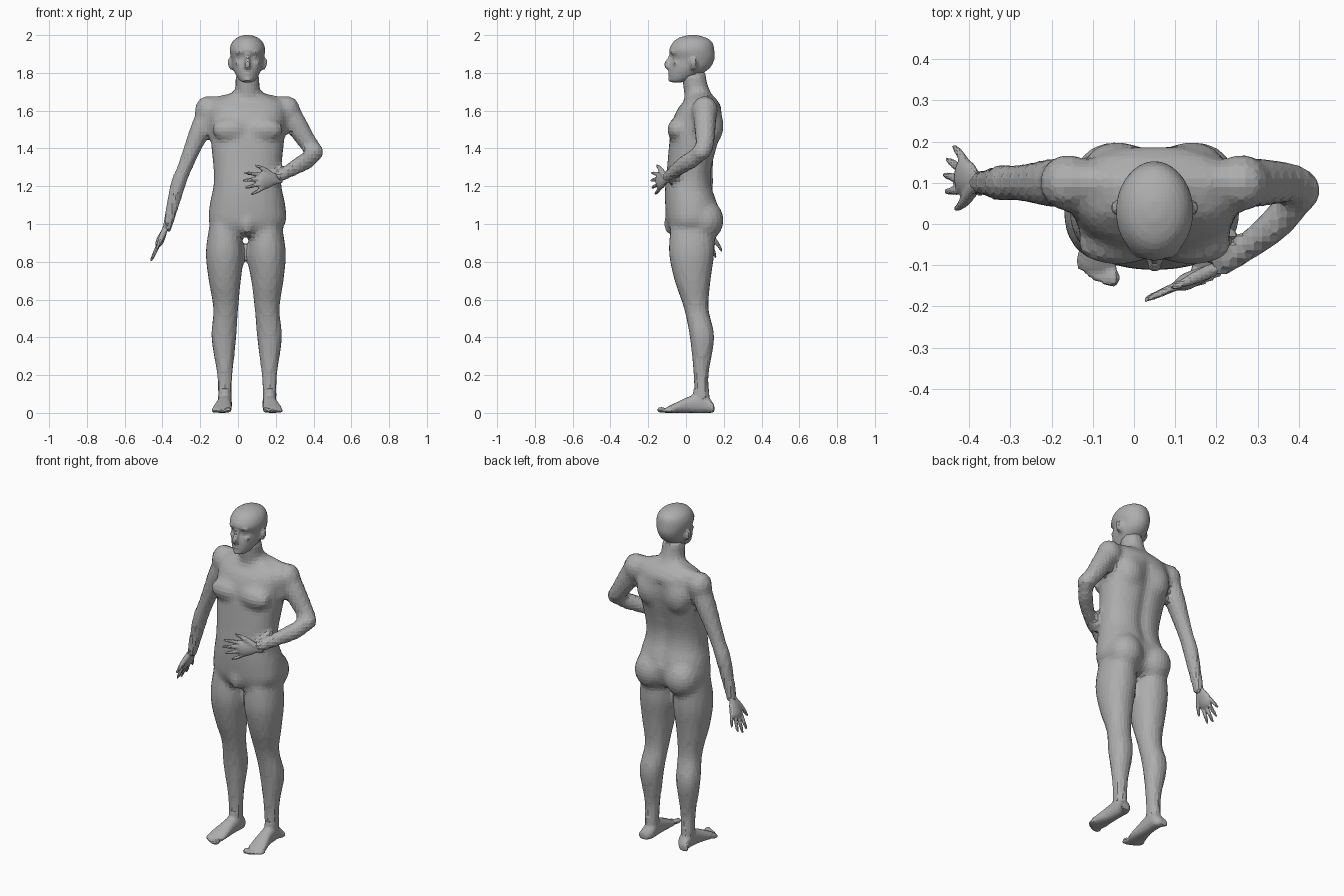
import bpy, bmesh
from math import cos, sin, pi, exp, copysign
from mathutils import Vector, Matrix

default_cube = bpy.data.objects.get("Cube")
if default_cube:
    bpy.data.objects.remove(default_cube)

skin = bpy.data.materials.new("plain_grey")
skin.use_nodes = True
grey = (.42, .42, .42, 1)
skin.diffuse_color = grey
skin.node_tree.nodes["Principled BSDF"].inputs["Base Color"].default_value = grey

FORWARD, UP = Vector((0, -1, 0)), Vector((0, 0, 1))
MIDDLE = .05  # centre line of head and chest
SIDES = (-1, 1)


def smooth_path(stations, steps=5):
    """Catmull-Rom interpolation through the stations."""
    points = [Vector(station) for station in stations]
    points = [points[0], *points, points[-1]]
    path = []
    for before, start, end, after in zip(points, points[1:], points[2:], points[3:]):
        for step in range(steps):
            t = step / steps
            bend = 2 * before - 5 * start + 4 * end - after
            twist = 3 * (start - end) + after - before
            path.append(start + ((end - before) * t + bend * t * t + twist * t * t * t) / 2)
    return path + [points[-1]]


def skin_rings(bm, rings):
    """Join vertex rings into a closed shell."""
    for ring, above in zip(rings, rings[1:]):
        for k in range(len(ring)):
            bm.faces.new((ring[k], ring[k - 1], above[k - 1], above[k]))
    bm.faces.new(rings[0])
    bm.faces.new(rings[-1])
    return [vert for ring in rings for vert in ring]


def oval(bm, centre, across, along, sides, power=1):
    """One ring of vertices; a power below one squares it off."""
    ring = []
    for k in range(sides):
        angle = 2 * pi * k / sides
        c, s = (copysign(abs(w) ** power, w) for w in (cos(angle), sin(angle)))
        ring.append(bm.verts.new(centre + across * c + along * s))
    return ring


def tube(bm, stations, flat=1, ref=FORWARD, sides=24, power=1):
    """Limb through (x, y, z, radius); flat scales the radius across ref."""
    path = smooth_path(stations)
    rings = []
    for i, station in enumerate(path):
        ahead = path[min(i + 1, len(path) - 1)] - path[max(i - 1, 0)]
        ahead = ahead.to_3d().normalized()
        across = ahead.cross(ref).normalized()
        along = across.cross(ahead)
        radius = station[3]
        rings.append(oval(bm, station.to_3d(), across * radius * flat, along * radius, sides, power))
    return skin_rings(bm, rings)


def column(bm, rows, power=1):
    """Upright form through (height, centre x, half width, front, back)."""
    rings = []
    for z, x, half, front, back in smooth_path(rows):
        centre = Vector((x, (front + back) / 2, z))
        across, along = Vector((half, 0, 0)), FORWARD * (back - front) / 2
        rings.append(oval(bm, centre, across, along, 48, power))
    return skin_rings(bm, rings)


def ball(bm, centre, radii, turn=0):
    matrix = Matrix.Translation(centre) @ Matrix.Rotation(turn, 4, "Y") @ Matrix.Diagonal((*radii, 1))
    bmesh.ops.create_icosphere(bm, subdivisions=3, radius=1, matrix=matrix)


def finish(name, bm, fine, coarse, relax):
    """Fuse the overlapping forms into one faceted skin."""
    bmesh.ops.recalc_face_normals(bm, faces=bm.faces)
    mesh = bpy.data.meshes.new(name)
    bm.to_mesh(mesh)
    bm.free()
    mesh.materials.append(skin)
    part = bpy.data.objects.new(name, mesh)
    bpy.context.collection.objects.link(part)
    fuse = part.modifiers.new("fuse", "REMESH")
    fuse.mode, fuse.voxel_size = "VOXEL", fine
    soften = part.modifiers.new("soften", "SMOOTH")
    soften.factor, soften.iterations = .5, relax
    facets = part.modifiers.new("facets", "REMESH")
    facets.mode, facets.voxel_size = "VOXEL", coarse


# Torso
bm = bmesh.new()
torso = [(.94, .12, -.07, .13), (1, .2, -.1, .16), (1.1, .2, -.11, .17), (1.2, .18, -.11, .14),
         (1.3, .18, -.1, .14), (1.5, .2, -.08, .19), (1.6, .2, -.05, .19),
         (1.65, .18, -.01, .17), (1.7, .06, .02, .12)]
torso_verts = column(bm, [(z, MIDDLE, half, front, back) for z, half, front, back in torso], .85)
for vert in torso_verts:  # spine furrow
    if vert.co.y > .1 and 1.1 < vert.co.z < 1.6:
        vert.co.y -= .02 * exp(-((vert.co.x - MIDDLE) / .03) ** 2)

# Neck and groin
tube(bm, [(MIDDLE, .08, 1.6, .08), (MIDDLE, .05, 1.73, .065), (MIDDLE, .04, 1.8, .065)])
ball(bm, (MIDDLE, -.08, 1), (.03, .04, .06))

# Chest, shoulder blades, seat, shoulders and collar
for side in SIDES:
    ball(bm, (MIDDLE + side * .09, -.05, 1.5), (.1, .05, .06))
    ball(bm, (MIDDLE + side * .09, .14, 1.52), (.08, .06, .1))
    ball(bm, (MIDDLE + side * .1, .1, 1.02), (.1, .1, .11))
    ball(bm, (MIDDLE + side * .21, .1, 1.6), (.07, .07, .08))
    tube(bm, [(MIDDLE, .09, 1.68, .04), (MIDDLE + side * .1, .1, 1.65, .04),
              (MIDDLE + side * .22, .1, 1.62, .05)])

# Legs, with the left one standing slightly wider
leg = [(1, .07, .08, -.08, .15), (.85, .07, .1, -.09, .15), (.7, .07, .085, -.06, .13),
       (.55, .065, .066, -.01, .12), (.4, .075, .066, .02, .15), (.2, .07, .042, .04, .12),
       (.06, .07, .036, .04, .13)]
for side in SIDES:
    column(bm, [(z, side * x + max(side, 0) * (.1 - z / 50), half, front, back)
                for z, x, half, front, back in leg], .92)

# Right arm hanging, left arm bent across the waist
tube(bm, [(-.15, .1, 1.62, .06), (-.2, .1, 1.5, .06), (-.25, .1, 1.38, .05), (-.29, .1, 1.28, .044),
          (-.32, .1, 1.2, .045), (-.37, .1, 1, .032), (-.38, .1, .96, .03)], flat=.9)
tube(bm, [(.25, .1, 1.62, .06), (.3, .1, 1.54, .06), (.37, .1, 1.43, .05), (.41, .09, 1.38, .045)])
ball(bm, (.41, .08, 1.38), (.045, .05, .045))
tube(bm, [(.41, .08, 1.38, .043), (.37, .03, 1.34, .047), (.32, -.02, 1.31, .044),
          (.2, -.11, 1.24, .03)], flat=.9, ref=UP)
finish("body", bm, .01, .02, 6)

# Skull
bm = bmesh.new()
skull = [(1.75, .03, -.08, -.02), (1.77, .05, -.09, .04), (1.82, .075, -.09, .12),
         (1.87, .085, -.08, .15), (1.92, .094, -.09, .15), (1.96, .083, -.07, .14),
         (1.985, .058, -.04, .11), (2, .02, .01, .06)]
skull_verts = column(bm, [(z, MIDDLE, half, front, back) for z, half, front, back in skull])
for vert in skull_verts:  # eye sockets
    if vert.co.y < 0:
        for side in SIDES:
            offset = ((vert.co.x - MIDDLE - side * .034) / .02, (vert.co.z - 1.885) / .016)
            vert.co.y += .016 * exp(-Vector(offset).length_squared)

# Nose, lips and chin
tube(bm, [(MIDDLE, -.075, 1.9, .012), (MIDDLE, -.09, 1.87, .013), (MIDDLE, -.1, 1.845, .018),
          (MIDDLE, -.09, 1.83, .018)], sides=12)
ball(bm, (MIDDLE, -.084, 1.802), (.024, .013, .006))
ball(bm, (MIDDLE, -.082, 1.789), (.02, .013, .007))
ball(bm, (MIDDLE, -.08, 1.765), (.022, .016, .014))

# Eyes, brows, cheeks and ears
for side in SIDES:
    ball(bm, (MIDDLE + side * .034, -.06, 1.885), (.014, .013, .009))
    ball(bm, (MIDDLE + side * .035, -.07, 1.91), (.03, .014, .009), side * .15)
    ball(bm, (MIDDLE + side * .045, -.05, 1.85), (.02, .02, .016))
    ball(bm, (MIDDLE + side * .09, .04, 1.845), (.014, .02, .034), side * .3)
finish("head", bm, .005, .01, 4)


def hand(name, wrist, reach, thumb):
    """Hand laid out along a reach direction and a thumb direction."""
    bm = bmesh.new()
    reach = Vector(reach).normalized()
    thumb = (thumb - reach * thumb.dot(reach)).normalized()

    def at(out, aside, radius):
        return (*(Vector(wrist) + reach * out + thumb * aside), radius)

    # Palm, splayed fingers and thumb
    tube(bm, [at(-.03, 0, .03), at(.01, 0, .03), at(.05, 0, .042), at(.09, 0, .045),
              at(.11, 0, .03)], flat=.45, ref=thumb)
    for spread, length in ((.035, .185), (.012, .2), (-.012, .19), (-.035, .16)):
        tube(bm, [at(.08, spread, .012), at(length - .03, spread * 1.5, .01),
                  at(length, spread * 1.7, .006)], ref=thumb, sides=10)
    tube(bm, [at(.01, .01, .017), at(.05, .045, .016), at(.08, .07, .012),
              at(.115, .09, .007)], ref=thumb, sides=10)
    finish(name, bm, .004, .007, 2)


hand("right_hand", (-.38, .1, .985), (-.4, .2, -.9), FORWARD)
hand("left_hand", (.205, -.105, 1.24), (-.9, -.4, -.15), UP)

# Feet: sole, ankle and five toes, splayed slightly outward
for name, side, x in (("right_foot", -1, -.07), ("left_foot", 1, .167)):
    bm = bmesh.new()
    sole = [(.15, .02, .03, .02), (.12, .04, .036, 0), (.07, .05, .037, 0), (.01, .042, .04, .004),
            (-.05, .028, .049, .012), (-.09, .018, .051, .017), (-.11, .013, .042, .02)]
    skin_rings(bm, [oval(bm, Vector((x + side * splay, y, max(height, .02) if y > .1 else height)),
                         Vector((half, 0, 0)), UP * height, 24, .85)
                    for y, height, half, splay in smooth_path(sole)])
    column(bm, [(.04, x, .035, .03, .13), (.13, x, .035, .04, .12)])
    for toe in range(5):
        size = .012 - toe / 2000 if toe else .016
        ball(bm, (x + side * (.02 * toe - .02), -.13 + toe * toe / 400, size), (size, .026, size))
    finish(name, bm, .005, .009, 3)
